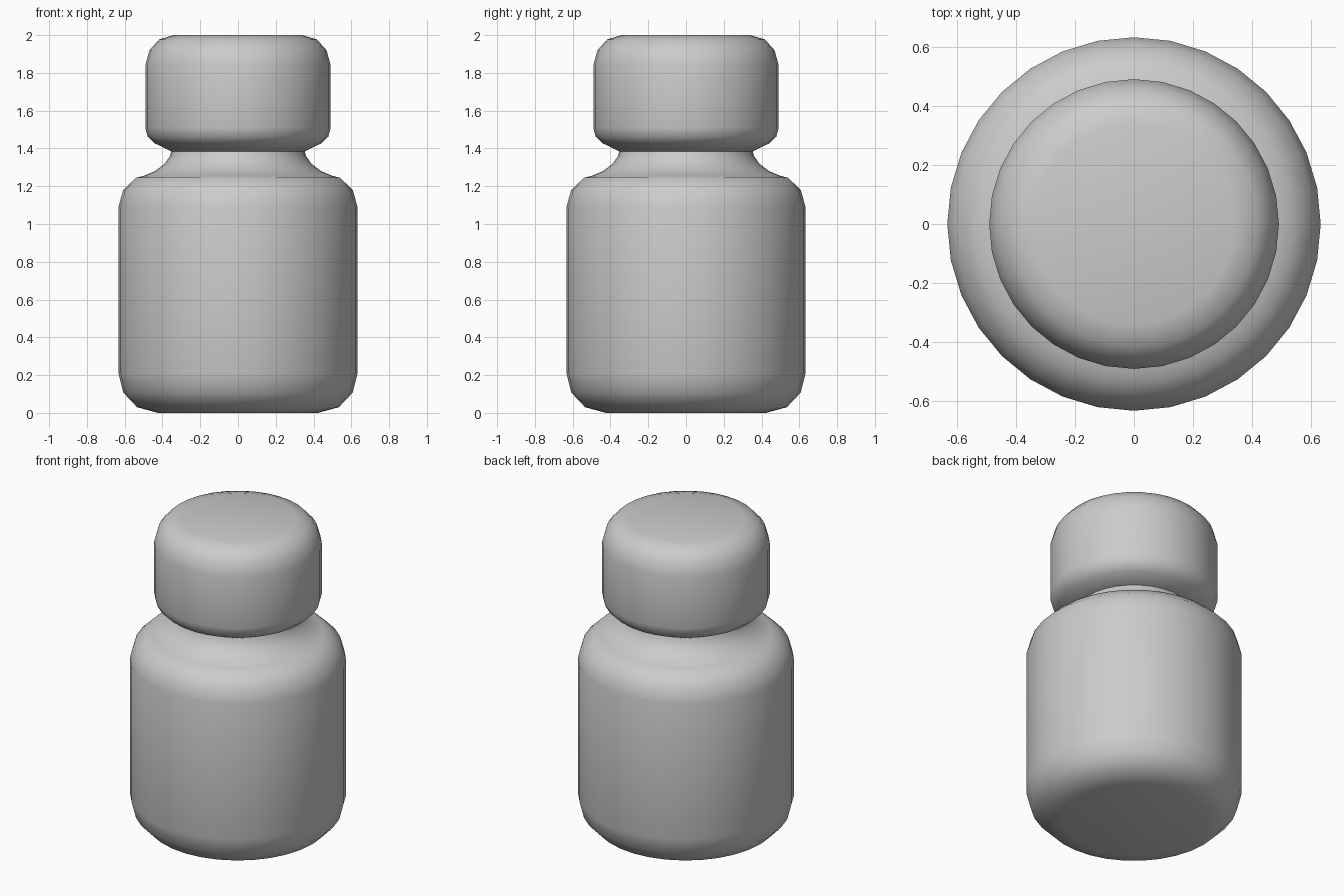
import bpy, bmesh, math

if "Cube" in bpy.data.objects:
    bpy.data.objects.remove(bpy.data.objects["Cube"])

SIDES = 32


def lathe(name, profile):
    """Revolve an (r, z) profile, bottom to top, and cap both ends."""
    bm = bmesh.new()
    rings = []
    for r, z in profile:
        rings.append([bm.verts.new((r * math.cos(2 * math.pi * i / SIDES),
                                    r * math.sin(2 * math.pi * i / SIDES), z))
                      for i in range(SIDES)])
    for low, high in zip(rings, rings[1:]):
        for i in range(SIDES):
            j = (i + 1) % SIDES
            bm.faces.new((low[i], low[j], high[j], high[i]))
    bm.faces.new(rings[0][::-1])
    bm.faces.new(rings[-1])
    mesh = bpy.data.meshes.new(name)
    bm.to_mesh(mesh)
    bm.free()
    obj = bpy.data.objects.new(name, mesh)
    bpy.context.collection.objects.link(obj)
    bpy.ops.object.select_all(action='DESELECT')
    obj.select_set(True)
    bpy.context.view_layer.objects.active = obj
    bpy.ops.object.shade_smooth_by_angle(angle=math.radians(42))
    return obj


# Bottle body with rounded base, shoulder and flared neck
lathe("bottle_body", [
    (0.423, 0), (0.534, 0.03), (0.607, 0.107), (0.633, 0.21),
    (0.633, 1.09), (0.608, 1.18), (0.54, 1.245),
    (0.50, 1.255), (0.44, 1.28), (0.388, 1.32), (0.36, 1.36), (0.35, 1.40)])

# Rounded cap
lathe("cap", [
    (0.35, 1.383), (0.442, 1.428), (0.478, 1.462), (0.491, 1.51),
    (0.491, 1.84), (0.469, 1.92), (0.418, 1.977), (0.34, 2.0)])
